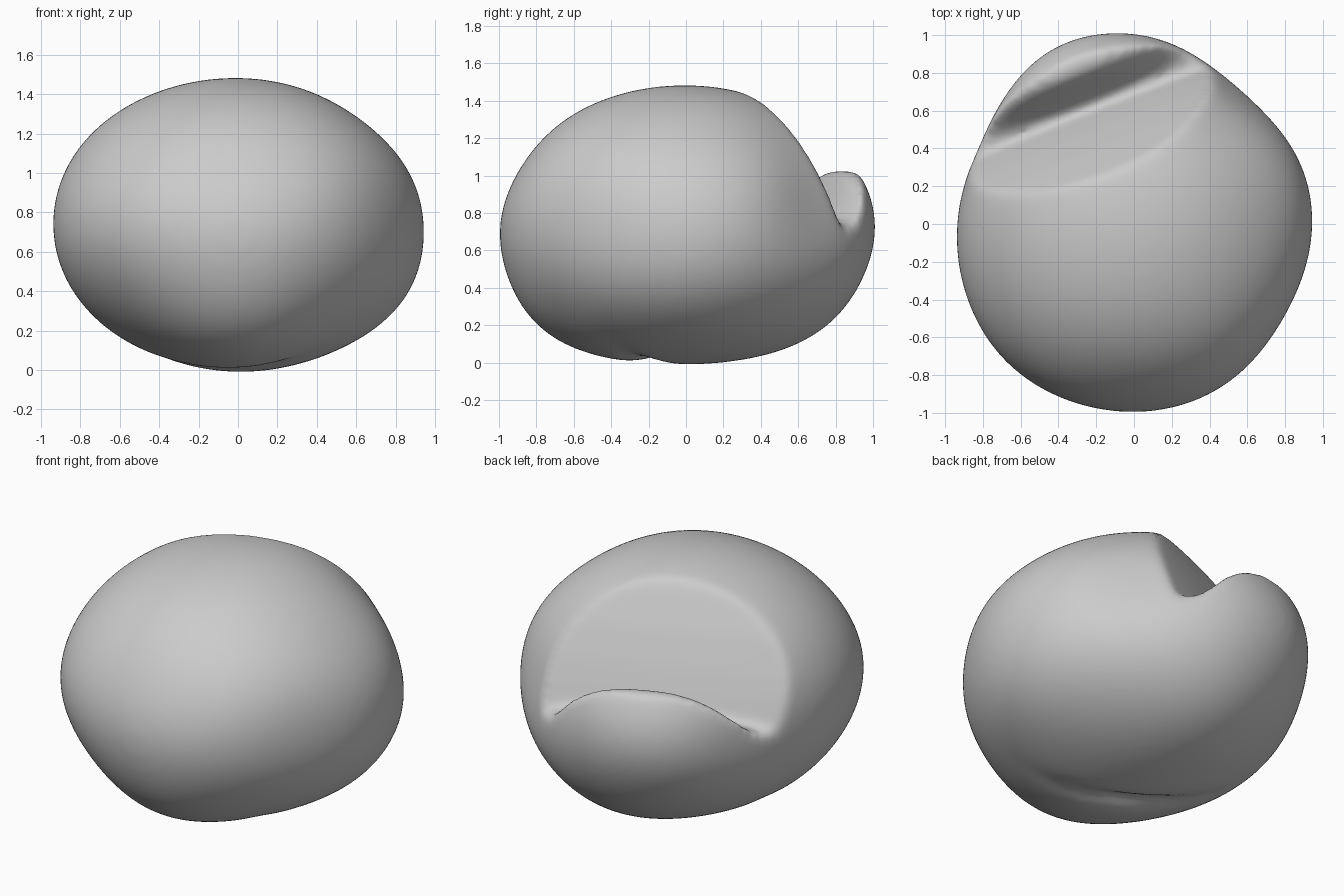
import bpy, bmesh, math
from mathutils import Vector

if "Cube" in bpy.data.objects:
    bpy.data.objects.remove(bpy.data.objects["Cube"], do_unlink=True)

grey = bpy.data.materials.new("soft_grey")
grey.use_nodes = True
COLOUR = (0.6, 0.6, 0.6, 1)
grey.diffuse_color = COLOUR
grey.node_tree.nodes["Principled BSDF"].inputs["Base Color"].default_value = COLOUR


def add_object(name, bm):
    mesh = bpy.data.meshes.new(name)
    bm.to_mesh(mesh)
    bm.free()
    obj = bpy.data.objects.new(name, mesh)
    bpy.context.collection.objects.link(obj)
    return obj


# Body: a sphere with soft swellings and hollows (direction, amount)
SWELLINGS = [((0, -0.65, -0.76), 0.08), ((0, 0.65, -0.76), 0.05),
             ((0.6, 0.72, 0.1), -0.09), ((0.45, 0.65, 0.6), -0.06),
             ((-0.45, 0.89, 0), 0.035), ((-0.85, 0.45, 0), -0.045),
             ((0, -0.9, 0.4), -0.03), ((0.7, 0, 0.7), -0.025),
             ((0.8, 0, -0.5), 0.03), ((-0.75, -0.65, 0), 0.02),
             ((0.85, -0.5, 0), -0.03)]
SWELLINGS = [(Vector(c).normalized(), a) for c, a in SWELLINGS]
bm = bmesh.new()
bmesh.ops.create_icosphere(bm, subdivisions=6, radius=1)
for v in bm.verts:
    d = v.co.normalized()
    r = 1 + sum(a * math.exp(-10 * (1 - d.dot(c))) for c, a in SWELLINGS)
    v.co = Vector((d.x * 0.948, d.y * 1.003, d.z * 0.743)) * r
    # Crease underneath
    if d.z < 0:
        across = (v.co.y + 0.13 + 0.45 * (v.co.x + 0.1)) / 1.1
        v.co.z += 0.06 * math.exp(-(across / 0.07) ** 2 - ((v.co.x + 0.1) / 0.33) ** 2)
    v.co.z += 0.742
body = add_object("body", bm)

# Pocket cutter: a (depth, height) profile swept along the mouth
OUT = Vector((-0.37, 0.93, 0)).normalized()
ALONG = Vector((OUT.y, -OUT.x, 0))
WALL = [(0.18, 1.6), (0.33, 1.4), (0.45, 1.2), (0.54, 1.02), (0.6, 0.88)]
LIP = [(0.63, 0.8), (0.67, 0.78), (0.72, 0.83), (0.77, 0.91), (0.81, 0.98),
       (0.85, 1.02), (0.89, 1.03), (1.4, 1.03)]
STEPS = 40
bm = bmesh.new()
rings = []
for i in range(STEPS + 1):
    t = -1 + 2 * i / STEPS
    k = min(1, abs(t / 0.68) ** (3 if t > 0 else 2))
    ring = [(s - 0.03 * k, z) for s, z in WALL]
    ring += [(s, z * (1 - k) + k * 0.72) for s, z in LIP] + [(1.4, 1.6)]
    rings.append([bm.verts.new(OUT * s + ALONG * (t - 0.03) + Vector((0, 0, z)))
                  for s, z in ring])
for a, b in zip(rings, rings[1:]):
    for j in range(len(a)):
        n = (j + 1) % len(a)
        bm.faces.new((a[j], a[n], b[n], b[j]))
bm.faces.new(rings[0])
bm.faces.new(rings[-1])
bmesh.ops.recalc_face_normals(bm, faces=bm.faces)
cutter = add_object("pocket_cutter", bm)

# Cut the pocket, then soften the lip
cut = body.modifiers.new("pocket", "BOOLEAN")
cut.operation = "DIFFERENCE"
cut.solver = "EXACT"
cut.object = cutter
remesh = body.modifiers.new("blend", "REMESH")
remesh.mode = "VOXEL"
remesh.voxel_size = 0.022
soften = body.modifiers.new("soften", "SMOOTH")
soften.factor = 0.5
soften.iterations = 18
bpy.context.view_layer.update()
result = bpy.data.meshes.new_from_object(
    body.evaluated_get(bpy.context.evaluated_depsgraph_get()))
body.modifiers.clear()
body.data = result
bpy.data.objects.remove(cutter, do_unlink=True)

# One colour, smooth all over
result.materials.clear()
result.materials.append(grey)
for p in result.polygons:
    p.use_smooth = True
    p.material_index = 0
